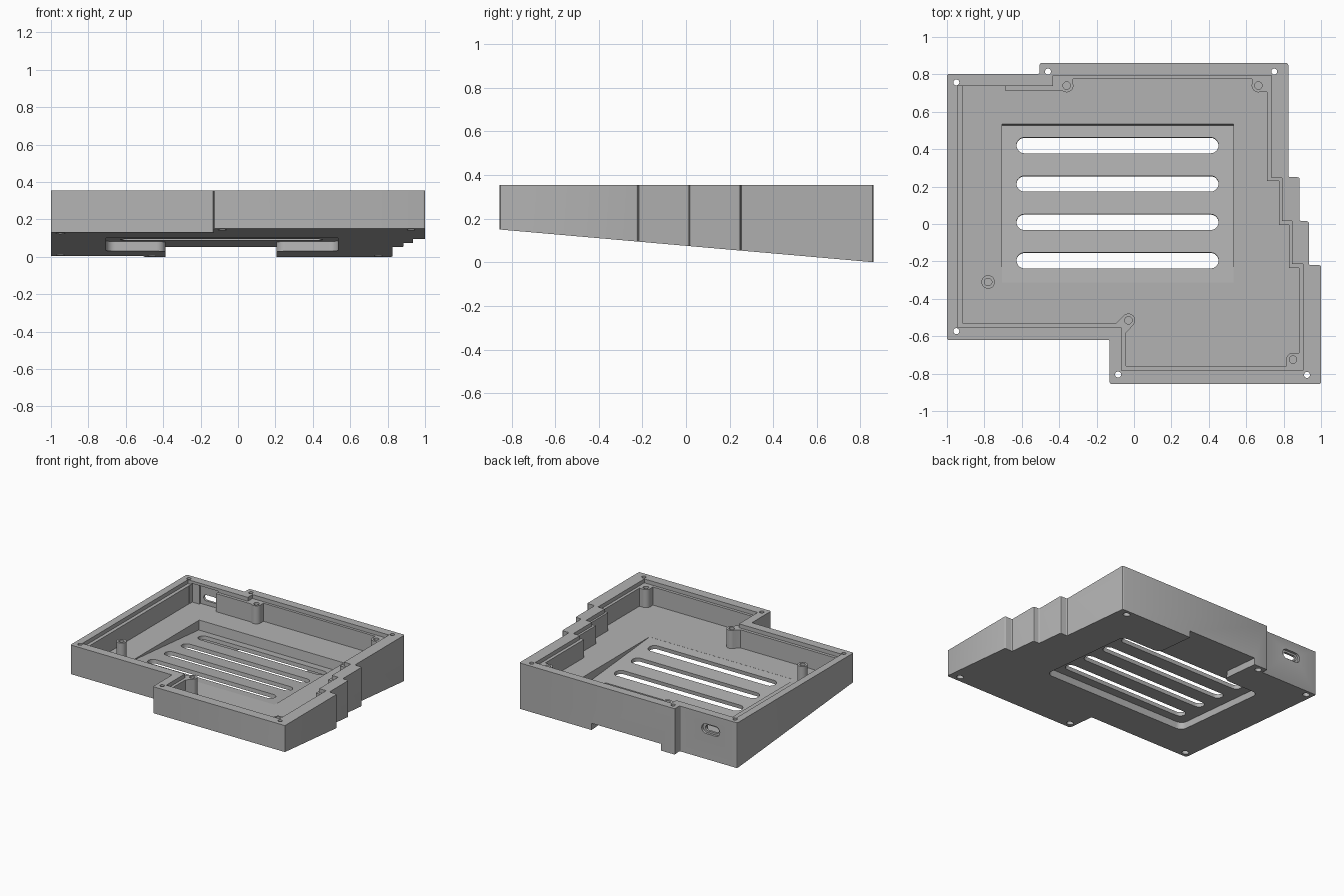
import bpy, bmesh, math
from mathutils import Matrix, Vector

cube = bpy.data.objects.get("Cube")
if cube:
    bpy.data.objects.remove(cube, do_unlink=True)

TOP, LEDGE, FLOOR = 0.355, 0.325, 0.185
# Frame lying on the sloping underside
TILT = Matrix.Translation((0, 0, 0.0755)) @ Matrix.Rotation(-math.atan(0.0875), 4, 'X')


def rounded(points, r, steps=5):
    """Replace each polygon corner with an arc tangent to both edges."""
    out = []
    for i, p in enumerate(points):
        p = Vector(p)
        a = (Vector(points[i - 1]) - p).normalized()
        b = (Vector(points[(i + 1) % len(points)]) - p).normalized()
        half = a.angle(b) / 2
        centre = p + (a + b).normalized() * r / math.sin(half)
        start = p + a * r / math.tan(half) - centre
        end = p + b * r / math.tan(half) - centre
        turn = math.atan2(start.x * end.y - start.y * end.x, start.dot(end))
        for k in range(steps + 1):
            out.append(centre + Matrix.Rotation(turn * k / steps, 2) @ start)
    return out


def prism(name, points, z0, z1, matrix=None):
    bm = bmesh.new()
    face = bm.faces.new([bm.verts.new((p[0], p[1], z0)) for p in points])
    grown = bmesh.ops.extrude_face_region(bm, geom=[face])
    top = [v for v in grown["geom"] if isinstance(v, bmesh.types.BMVert)]
    bmesh.ops.translate(bm, verts=top, vec=(0, 0, z1 - z0))
    bmesh.ops.recalc_face_normals(bm, faces=bm.faces)
    if matrix:
        bm.transform(matrix)
        bmesh.ops.recalc_face_normals(bm, faces=bm.faces)
    mesh = bpy.data.meshes.new(name)
    bm.to_mesh(mesh)
    bm.free()
    obj = bpy.data.objects.new(name, mesh)
    bpy.context.collection.objects.link(obj)
    return obj


def rect(x0, x1, y0, y1):
    return [(x0, y0), (x1, y0), (x1, y1), (x0, y1)]


def circle(x, y, r, n=28):
    return [(x + r * math.cos(math.tau * i / n), y + r * math.sin(math.tau * i / n))
            for i in range(n)]


def stadium(x, y, w, h):
    return rounded(rect(x - w / 2, x + w / 2, y - h / 2, y + h / 2), h * 0.499, 8)


def cut(target, cutter):
    """Subtract the cutter and delete it."""
    cutter.hide_render = True
    mod = target.modifiers.new("cut", 'BOOLEAN')
    mod.operation, mod.solver, mod.object = 'DIFFERENCE', 'EXACT', cutter
    graph = bpy.context.evaluated_depsgraph_get()
    result = bpy.data.meshes.new_from_object(target.evaluated_get(graph))
    target.modifiers.clear()
    target.data = result
    bpy.data.objects.remove(cutter, do_unlink=True)


# Stepped outer shell with a sloping underside
outline = [(-1, -0.62), (-0.13, -0.62), (-0.13, -0.855), (1, -0.855), (1, -0.22),
           (0.935, -0.22), (0.935, 0.015), (0.885, 0.015), (0.885, 0.25),
           (0.825, 0.25), (0.825, 0.86), (-0.505, 0.86), (-0.505, 0.802), (-1, 0.802)]
case = prism("keyboard_case", rounded(outline, 0.01, 3), -0.2, TOP)
cut(case, prism("underside_cut", rect(-2, 2, -2, 2), -1, 0, TILT))

# Main pocket, keeping the screw posts standing inside it
inner = [(-0.918, -0.53), (-0.043, -0.53), (-0.043, -0.76), (0.882, -0.76),
         (0.882, -0.235), (0.83, -0.235), (0.83, -0.005), (0.775, -0.005),
         (0.775, 0.23), (0.711, 0.23), (0.711, 0.775), (-0.36, 0.775),
         (-0.36, 0.715), (-0.918, 0.715)]
pocket = prism("pocket", inner, FLOOR, LEDGE + 0.015)
posts = [(-0.36, 0.74), (0.665, 0.74), (-0.78, -0.31), (-0.03, -0.515), (0.85, -0.725)]
webs = [rect(-0.4, -0.325, 0.74, 0.8),
        rect(0.63, 0.75, 0.74, 0.8), rect(0.665, 0.75, 0.705, 0.8),
        rect(0.815, 0.92, -0.8, -0.725), rect(0.85, 0.92, -0.8, -0.69),
        [(-0.105, -0.54), (-0.054, -0.489), (-0.004, -0.54), (-0.05, -0.59)]]
for shape in [circle(x, y, 0.036) for x, y in posts] + webs:
    cut(pocket, prism("post", shape, FLOOR - 0.05, TOP + 0.05))
cut(case, pocket)

# Shallow step around the rim for the plate
step = [(-0.945, -0.553), (-0.066, -0.553), (-0.066, -0.782), (0.904, -0.782),
        (0.904, -0.214), (0.845, -0.214), (0.845, 0.016), (0.792, 0.016),
        (0.792, 0.246), (0.735, 0.246), (0.735, 0.795), (-0.433, 0.795),
        (-0.433, 0.738), (-0.945, 0.738)]
cut(case, prism("rim_step", step, LEDGE, TOP + 0.1))

# Relief behind the cable port
cut(case, prism("port_relief", rect(-0.916, -0.69, 0.7, 0.75), FLOOR, TOP - 0.02))
cut(case, prism("port_relief_deep", rect(-0.856, -0.69, 0.7, 0.766), FLOOR, TOP - 0.02))

# Tilted well in the floor, and the matching recess with a channel to the back
cut(case, prism("floor_well", rect(-0.705, 0.532, -0.322, 0.522), 0.081, 0.2, TILT))
recess = [(-0.705, -0.322), (0.535, -0.322), (0.535, 0.522), (0.205, 0.522),
          (0.205, 1.2), (-0.387, 1.2), (-0.387, 0.522), (-0.705, 0.522)]
cut(case, prism("under_recess", rounded(recess, 0.05, 6), -0.2, 0.052, TILT))

# Four long vents
for i in range(4):
    cut(case, prism("vent", stadium(-0.088, 0.415 - 0.206 * i, 1.08, 0.085), -0.1, 0.2, TILT))

# Corner screw holes with counterbores below
for x, y in [(-0.95, 0.757), (-0.46, 0.815), (0.75, 0.815),
             (-0.95, -0.573), (-0.085, -0.805), (0.925, -0.807)]:
    cut(case, prism("screw_hole", circle(x, y, 0.016), -0.5, 0.6))
    cut(case, prism("counterbore", circle(x, y, 0.025), -0.1, 0.04, TILT))

# Blind holes in the posts
for x, y in posts:
    cut(case, prism("post_hole", circle(x, y, 0.02), FLOOR + 0.02, TOP + 0.1))

# Cable port through the back wall
BACK = Matrix.Translation((-0.773, 0.802, 0.24)) @ Matrix.Rotation(math.radians(90), 4, 'X')
cut(case, prism("port_opening", stadium(0, 0, 0.115, 0.045), -0.1, 0.09, BACK))
cut(case, prism("port_surround", stadium(0, 0, 0.155, 0.075), -0.1, 0.018, BACK))

# Single grey finish
grey = bpy.data.materials.new("light_grey")
grey.use_nodes = True
colour = (0.45, 0.45, 0.45, 1)
grey.diffuse_color = colour
grey.node_tree.nodes["Principled BSDF"].inputs["Base Color"].default_value = colour
case.data.materials.clear()
case.data.materials.append(grey)

bpy.ops.object.select_all(action='DESELECT')
case.select_set(True)
bpy.context.view_layer.objects.active = case
bpy.ops.object.shade_smooth_by_angle(angle=math.radians(30))
